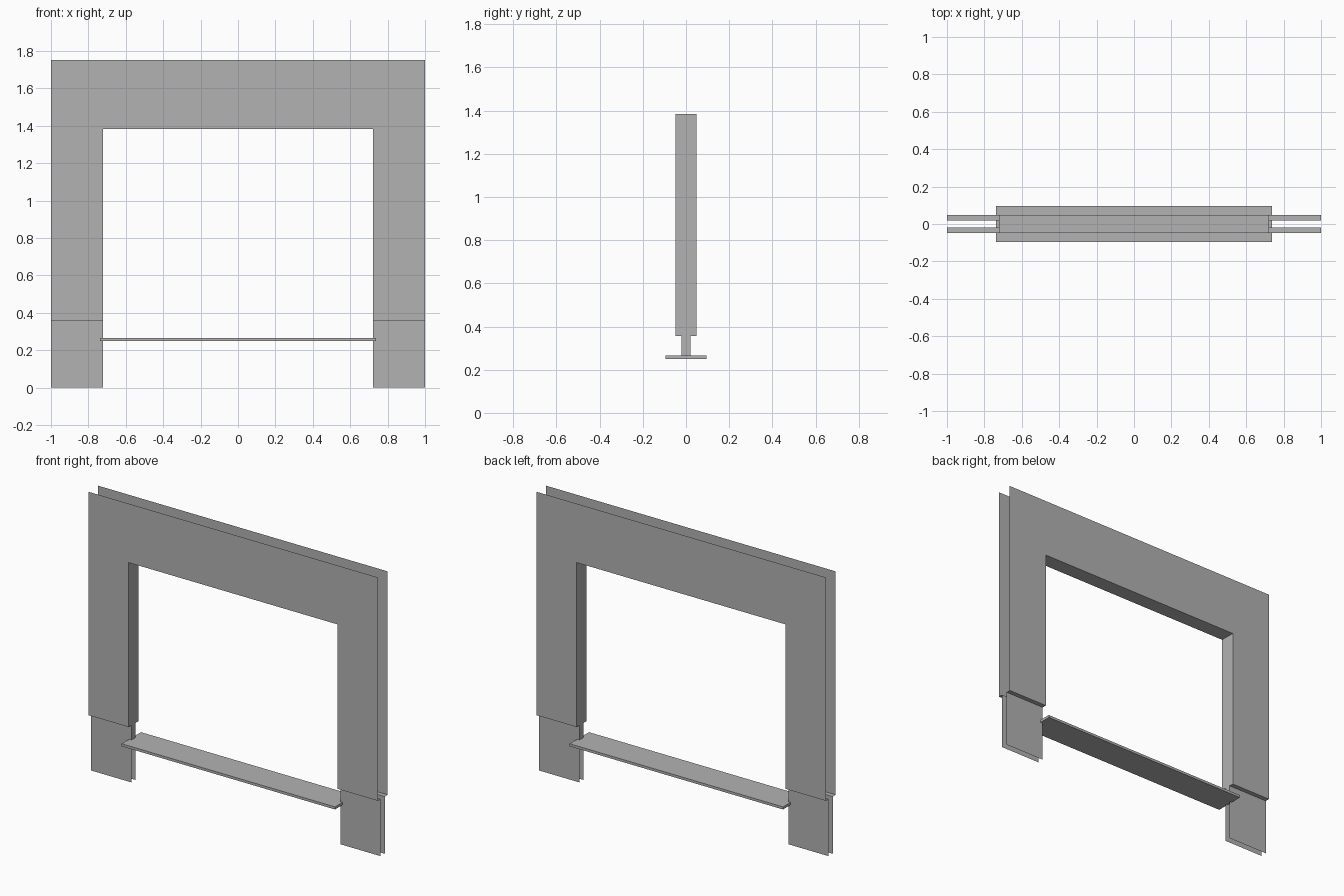
import bpy
import bmesh

cube = bpy.data.objects.get("Cube")
if cube:
    bpy.data.objects.remove(cube, do_unlink=True)

# Key dimensions
HALF_W, HEIGHT = 1.0, 1.752          # outer wall
OPEN_X, OPEN_Z = 0.721, 1.384        # opening
STEP_Z = 0.357                       # where the wall steps in
WALL_Y, BASE_Y = 0.049, 0.02         # half thickness of wall and base
SILL_X, SILL_Y = 0.737, 0.095
SILL_LOW, SILL_TOP = 0.25, 0.266

grey = bpy.data.materials.new("plain grey")
grey.use_nodes = True
GREY = (0.448, 0.448, 0.448, 1)
grey.diffuse_color = GREY
grey.node_tree.nodes["Principled BSDF"].inputs["Base Color"].default_value = GREY


def sheet(name, polygon, axes=""):
    """One flat open face, mirrored across the listed axes."""
    mesh = bpy.data.meshes.new(name)
    mesh.from_pydata(polygon, [], [range(len(polygon))])
    mesh.materials.append(grey)
    obj = bpy.data.objects.new(name, mesh)
    bpy.context.collection.objects.link(obj)
    if axes:
        mod = obj.modifiers.new("mirror", "MIRROR")
        mod.use_axis = ["X" in axes, "Y" in axes, False]
        mod.use_mirror_merge = False
    return obj


def reveal(name, half_depth, low, high):
    """Side of the opening, facing inward, on left and right."""
    sheet(name, [(OPEN_X, half_depth, low), (OPEN_X, -half_depth, low),
                 (OPEN_X, -half_depth, high), (OPEN_X, half_depth, high)], "X")


# Front and back wall faces around the opening
outline = [(-HALF_W, STEP_Z), (-OPEN_X, STEP_Z), (-OPEN_X, OPEN_Z), (OPEN_X, OPEN_Z),
           (OPEN_X, STEP_Z), (HALF_W, STEP_Z), (HALF_W, HEIGHT), (-HALF_W, HEIGHT)]
sheet("wall_faces", [(x, -WALL_Y, z) for x, z in outline], "Y")

# Recessed base faces
sheet("base_faces", [(OPEN_X, -BASE_Y, 0), (HALF_W, -BASE_Y, 0),
                     (HALF_W, -BASE_Y, STEP_Z), (OPEN_X, -BASE_Y, STEP_Z)], "XY")

# Downward ledges between wall and base
sheet("step_ledges", [(OPEN_X, -BASE_Y, STEP_Z), (HALF_W, -BASE_Y, STEP_Z),
                      (HALF_W, -WALL_Y, STEP_Z), (OPEN_X, -WALL_Y, STEP_Z)], "XY")

# Lining of the opening
sheet("opening_head", [(-OPEN_X, WALL_Y, OPEN_Z), (OPEN_X, WALL_Y, OPEN_Z),
                       (OPEN_X, -WALL_Y, OPEN_Z), (-OPEN_X, -WALL_Y, OPEN_Z)])
reveal("upper_reveals", WALL_Y, STEP_Z, OPEN_Z)
reveal("lower_reveals", BASE_Y, SILL_LOW, STEP_Z)

# Sill board
mesh = bpy.data.meshes.new("sill")
bm = bmesh.new()
bmesh.ops.create_cube(bm, size=1)
bmesh.ops.scale(bm, vec=(2 * SILL_X, 2 * SILL_Y, SILL_TOP - SILL_LOW), verts=bm.verts)
bmesh.ops.translate(bm, vec=(0, 0, (SILL_LOW + SILL_TOP) / 2), verts=bm.verts)
bm.to_mesh(mesh)
bm.free()
mesh.materials.append(grey)
bpy.context.collection.objects.link(bpy.data.objects.new("sill", mesh))
